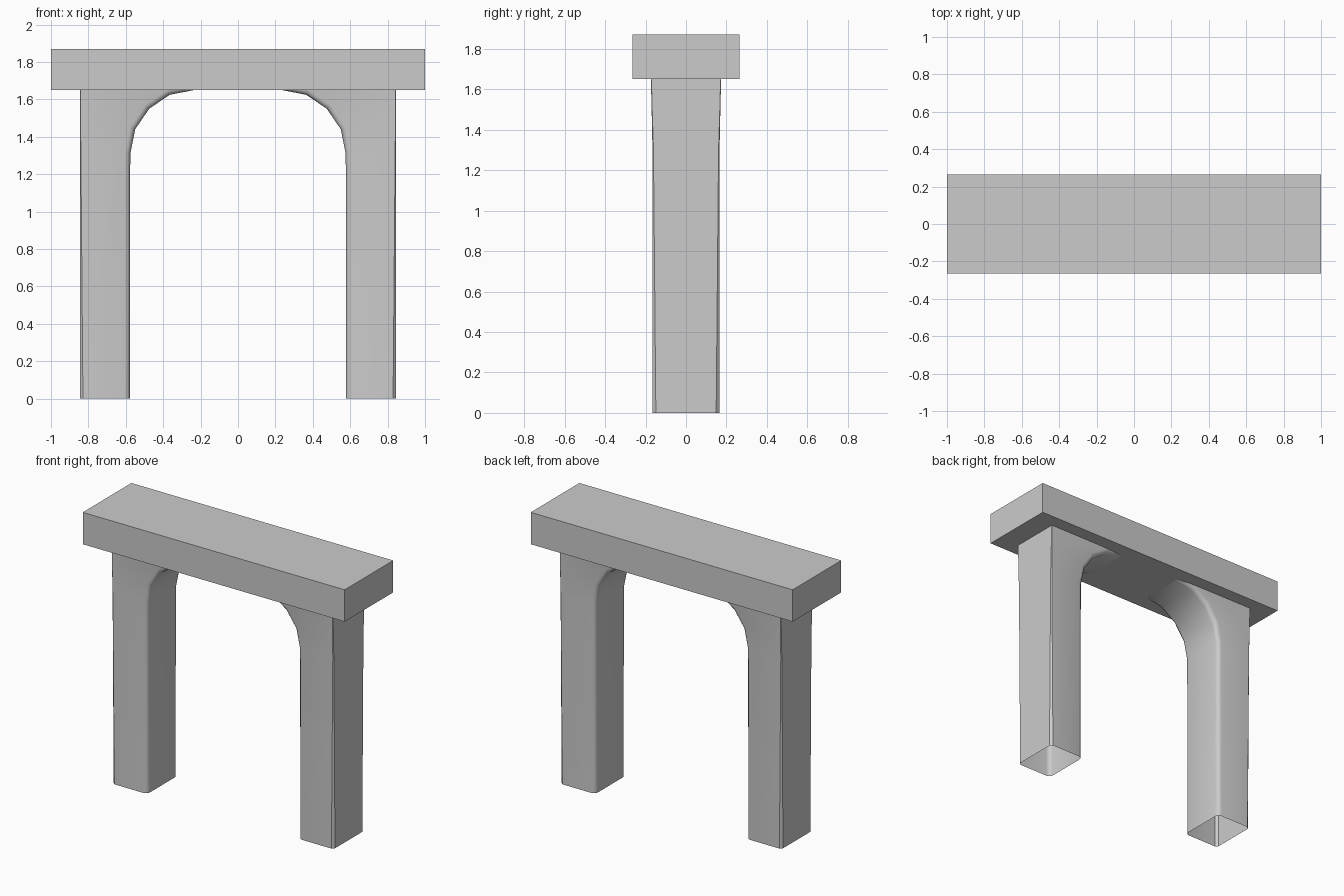
import bpy, bmesh
from math import sin, cos, radians

if "Cube" in bpy.data.objects:
    bpy.data.objects.remove(bpy.data.objects["Cube"])


def make_object(name, bm):
    mesh = bpy.data.meshes.new(name)
    bm.to_mesh(mesh)
    bm.free()
    obj = bpy.data.objects.new(name, mesh)
    bpy.context.collection.objects.link(obj)
    return obj


# Flat lintel slab
bm = bmesh.new()
bmesh.ops.create_cube(bm, size=1)
for v in bm.verts:
    v.co = (v.co.x * 2, v.co.y * 0.53, 1.76 + v.co.z * 0.22)
make_object("lintel", bm)

# Leg stations: inner x, inner z, normal angle, outer z, half width, outer bevel
STATIONS = [
    (0.578, 0.00, 0, 0.00, 0.165, 0.016),
    (0.576, 1.31, 0, 1.31, 0.166, 0.005),
    (0.550, 1.44, 22.5, 1.40, 0.168, 0.004),
    (0.475, 1.55, 45, 1.50, 0.170, 0.003),
    (0.365, 1.625, 67.5, 1.58, 0.172, 0.003),
    (0.230, 1.651, 90, 1.651, 0.174, 0.002),
]
OUTER_X = 0.845
RADIUS = 0.03


def leg_ring(x, z, angle, outer_z, w, bevel):
    """Half of the section from inner front corner outwards, then mirrored."""
    nx, nz = cos(radians(angle)), sin(radians(angle))
    half = []
    for k in range(4):
        a = radians(30 * k)
        d = RADIUS * (1 - cos(a))
        half.append((x + nx * d, -(w - RADIUS + RADIUS * sin(a)), z + nz * d))
    half.append((OUTER_X - bevel, -w, outer_z))
    half.append((OUTER_X, -w + bevel, outer_z))
    return half + [(px, -py, pz) for px, py, pz in reversed(half)]


# Hollow legs flaring into the arch, open underneath
bm = bmesh.new()
rings = [[bm.verts.new(p) for p in leg_ring(*s)] for s in STATIONS]
for low, high in zip(rings, rings[1:]):
    n = len(low)
    for i in range(n):
        j = (i + 1) % n
        bm.faces.new((low[i], low[j], high[j], high[i]))
legs = make_object("arched_legs", bm)
mirror = legs.modifiers.new("mirror", 'MIRROR')
mirror.use_axis[0] = True
mirror.use_mirror_merge = False

bpy.ops.object.select_all(action='DESELECT')
legs.select_set(True)
bpy.context.view_layer.objects.active = legs
bpy.ops.object.shade_smooth_by_angle(angle=radians(40))
